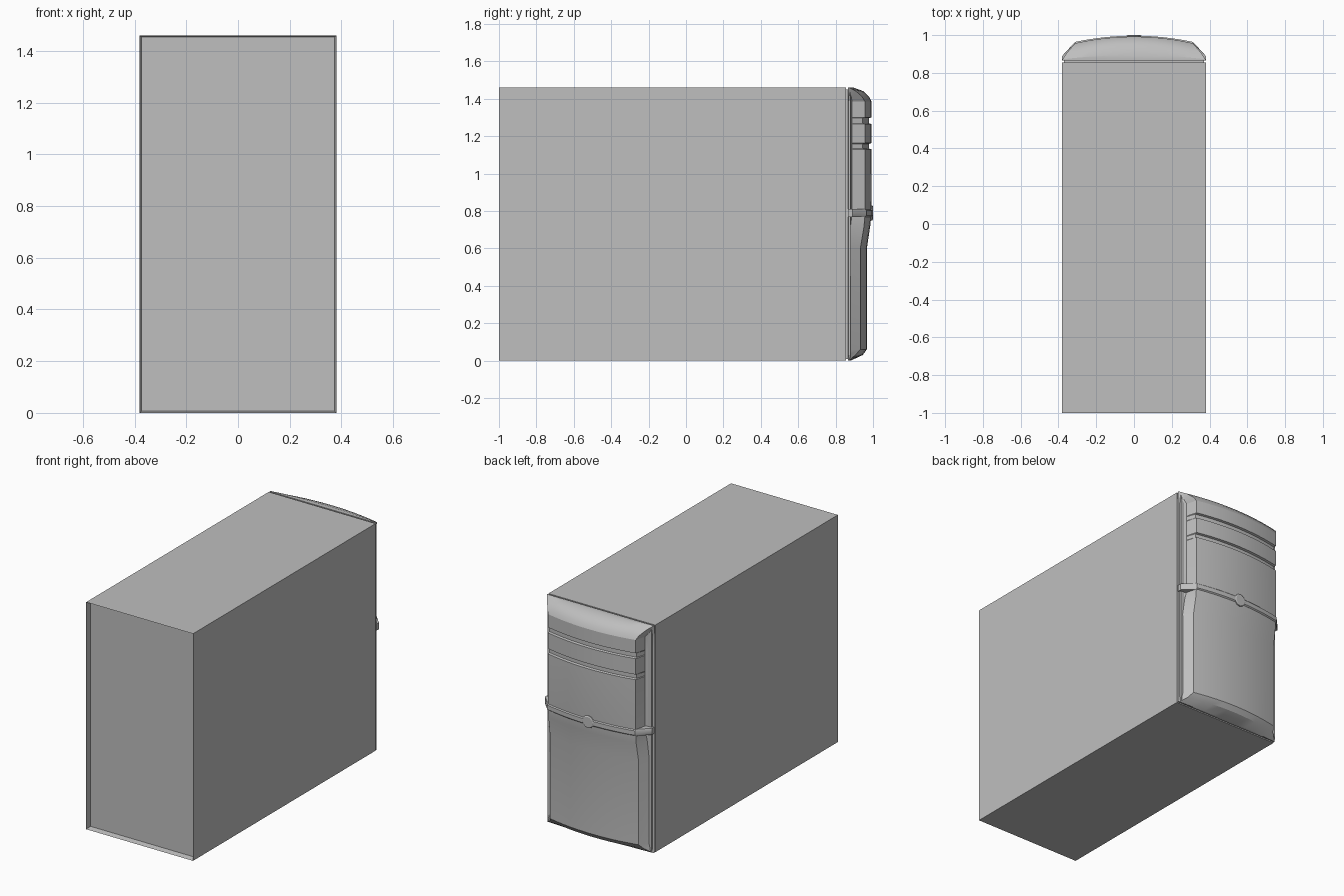
import bpy, bmesh, math

cube = bpy.data.objects.get("Cube")
if cube:
    bpy.data.objects.remove(cube, do_unlink=True)

grey = bpy.data.materials.new("case_grey")
grey.use_nodes = True
colour = (0.52, 0.52, 0.52, 1)
grey.diffuse_color = colour
grey.node_tree.nodes["Principled BSDF"].inputs["Base Color"].default_value = colour


def finish(name, bm, smooth=False):
    bmesh.ops.recalc_face_normals(bm, faces=bm.faces)
    mesh = bpy.data.meshes.new(name)
    bm.to_mesh(mesh)
    bm.free()
    mesh.materials.append(grey)
    obj = bpy.data.objects.new(name, mesh)
    bpy.context.collection.objects.link(obj)
    if smooth:
        bpy.ops.object.select_all(action='DESELECT')
        obj.select_set(True)
        bpy.context.view_layer.objects.active = obj
        bpy.ops.object.shade_smooth_by_angle(angle=math.radians(25))
    return obj


def box(x, y0, y1, z0, z1):
    bm = bmesh.new()
    bmesh.ops.create_cube(bm, size=1)
    for v in bm.verts:
        v.co = (2 * x * v.co.x,
                y0 + (y1 - y0) * (v.co.y + 0.5),
                z0 + (z1 - z0) * (v.co.z + 0.5))
    return bm


def loft(rows):
    """Join equal rings of points and cap both ends."""
    bm = bmesh.new()
    rings = [[bm.verts.new(p) for p in row] for row in rows]
    n = len(rings[0])
    for a, b in zip(rings, rings[1:]):
        for i in range(n):
            j = (i + 1) % n
            bm.faces.new((a[i], a[j], b[j], b[i]))
    bm.faces.new(rings[0])
    bm.faces.new(rings[-1])
    return bm


def section(z, side, edge, centre, base=0.38, steps=12):
    """Ring at height z: base corner, side points, then a bowed front."""
    half = [(base, 0.865), *side]
    arc = []
    for i in range(steps + 1):
        t = 1 - 2 * i / steps
        arc.append((edge[0] * t, edge[1] + (centre - edge[1]) * (1 - t * t)))
    ring = half + arc + [(-x, y) for x, y in reversed(half)]
    return [(x, y, z) for x, y in ring]


# Case shell with a recessed panel at the front end
bm = box(0.38, -1, 0.855, 0, 1.46)
bm.faces.ensure_lookup_table()
panel = min(bm.faces, key=lambda f: f.calc_center_median().y)
bmesh.ops.inset_region(bm, faces=[panel], thickness=0.01)
for v in panel.verts:
    v.co.y += 0.035
finish("case_shell", bm)

# Narrow neck forming the gap behind the bezel
finish("bezel_gap", box(0.37, 0.84, 0.88, 0.01, 1.45))

# Bezel, from the bottom lip to the sloped top cap
low, high = [(0.36, 0.873)], [(0.33, 0.887)]
full, groove = (0.312, 0.957), (0.31, 0.944)
rows = [
    section(0.0, [(0.378, 0.868)], (0.375, 0.87), 0.88),
    section(0.03, [(0.37, 0.87)], (0.335, 0.905), 0.945),
    section(0.06, low, (0.315, 0.932), 0.967),
    section(0.6, low, (0.315, 0.932), 0.967),
    section(0.72, [(0.34, 0.88)], (0.312, 0.952), 0.985),
    section(0.78, high, full, 0.991),
]
for bottom, top in ((1.13, 1.163), (1.265, 1.3)):
    rows += [
        section(bottom, high, full, 0.992),
        section(bottom + 0.004, high, groove, 0.978),
        section(top - 0.004, high, groove, 0.978),
        section(top, high, full, 0.992),
    ]
rows += [
    section(1.385, high, full, 0.992),
    section(1.41, [(0.35, 0.885)], (0.325, 0.942), 0.98),
    section(1.44, [(0.37, 0.88)], (0.352, 0.91), 0.95),
    section(1.46, [(0.38, 0.868)], (0.378, 0.872), 0.895),
]
finish("bezel", loft(rows), smooth=True)

# Raised trim band wrapping the bezel
trim = [(0.38, 0.89)]
finish("trim_band", loft([
    section(0.768, trim, (0.312, 0.955), 0.99),
    section(0.775, trim, (0.312, 0.964), 0.997),
    section(0.803, trim, (0.312, 0.964), 0.997),
    section(0.81, trim, (0.312, 0.955), 0.99),
]), smooth=True)

# Round power button in the middle of the band
sides = 12
rings = []
for radius, y in ((0.04, 0.97), (0.04, 0.996), (0.034, 1.0)):
    rings.append([(radius * math.cos(math.tau * i / sides), y,
                   0.79 + radius * math.sin(math.tau * i / sides))
                  for i in range(sides)])
finish("power_button", loft(rings))
